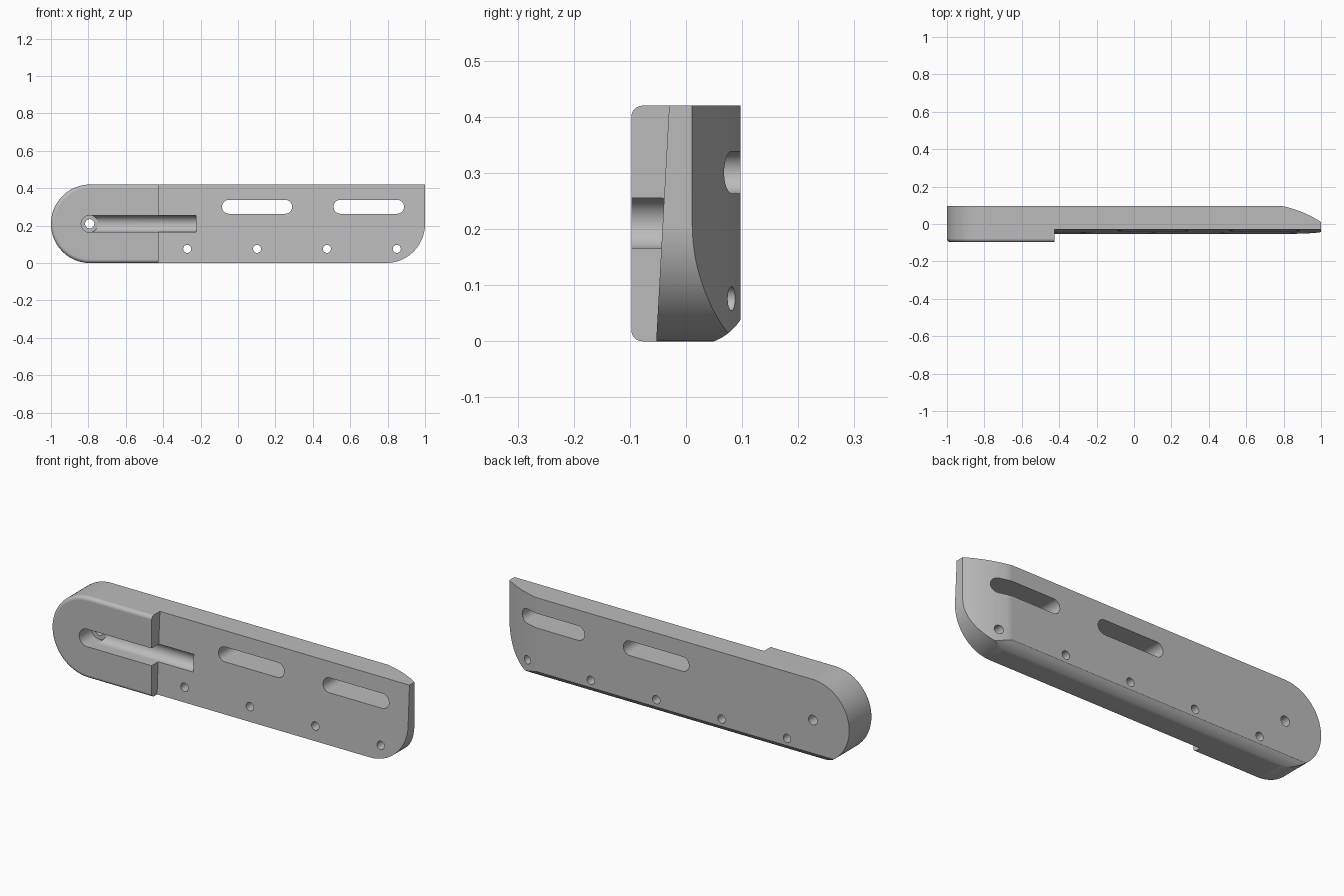
import bpy, bmesh, math

cube = bpy.data.objects.get("Cube")
if cube:
    bpy.data.objects.remove(cube, do_unlink=True)

H = 0.42           # height
R = H / 2          # end radius
Y = 0.0975         # half thickness
MAPS = {           # profile (a, b) and depth d to x, y, z
    "y": lambda a, b, d: (a, d, b),
    "x": lambda a, b, d: (d, a, b),
    "z": lambda a, b, d: (a, b, d),
}

grey = bpy.data.materials.new("grey_plastic")
grey.use_nodes = True
grey.diffuse_color = (0.5, 0.5, 0.5, 1)
grey.node_tree.nodes["Principled BSDF"].inputs["Base Color"].default_value = (0.5, 0.5, 0.5, 1)


def arc(cx, cy, r, start, end, n=16):
    angles = [math.radians(start + (end - start) * i / n) for i in range(n + 1)]
    return [(cx + r * math.cos(t), cy + r * math.sin(t)) for t in angles]


def capsule(x0, x1, z, r):
    return arc(x0, z, r, 90, 270) + arc(x1, z, r, -90, 90)


def bow(p, q, bulge, n=8):
    """Shallow curve from p to q, pushed sideways by bulge."""
    dx, dy = q[0] - p[0], q[1] - p[1]
    length = math.hypot(dx, dy)
    pts = []
    for i in range(n + 1):
        t = i / n
        s = 4 * bulge * t * (1 - t) / length
        pts.append((p[0] + dx * t + dy * s, p[1] + dy * t - dx * s))
    return pts


def prism(name, profile, axis, lo, hi, fillet=0):
    bm = bmesh.new()
    low, high = [[bm.verts.new(MAPS[axis](a, b, d)) for a, b in profile] for d in (lo, hi)]
    face = bm.faces.new(low)
    bm.faces.new(high[::-1])
    n = len(profile)
    for i in range(n):
        j = (i + 1) % n
        bm.faces.new((low[i], high[i], high[j], low[j]))
    bmesh.ops.recalc_face_normals(bm, faces=bm.faces)
    if fillet:
        bmesh.ops.bevel(bm, geom=list(face.edges), offset=fillet, segments=5,
                        profile=0.5, affect='EDGES')
    mesh = bpy.data.meshes.new(name)
    bm.to_mesh(mesh)
    bm.free()
    obj = bpy.data.objects.new(name, mesh)
    bpy.context.collection.objects.link(obj)
    mesh.materials.append(grey)
    return obj


# Main body: round on the left, one rounded lower corner on the right
outline = (arc(1 - R, R, R, -90, 0, 20) + [(1, H)]
           + arc(-1 + R, R, R, 90, 270, 40))
body = prism("handle_body", outline, "y", -Y, Y, fillet=0.02)

cutters = []


def cut(*args):
    obj = prism(*args)
    obj.hide_render = True
    cutters.append(obj)


# Sloping front relief, leaving the thick head on the left
cut("front_relief", [(-0.3, -0.1), (-0.0585, -0.1), (-0.0256, 0.5), (-0.3, 0.5)], "x", -0.425, 1.2)
# Curved taper at the back of the right end
cut("end_taper", bow((0.785, Y), (1, 0.011), -0.011) + [(1.2, -0.07), (1.2, 0.3), (0.785, 0.3)],
    "z", -0.1, 0.6)
# Rounded chamfer along the lower back edge
cut("lower_chamfer", [(0.05, -0.1)] + bow((0.05, 0), (Y, 0.039), 0.005)
    + [(0.2, 0.039), (0.2, -0.1)], "x", -1.2, 1.2)
# Long slots through the blade
for x0, x1 in ((-0.048, 0.252), (0.548, 0.85)):
    cut("long_slot", capsule(x0, x1, 0.301, 0.0375), "y", -0.3, 0.3)
# Row of small holes, the first one blind behind the head
for i in range(5):
    cut("small_hole", arc(-0.645 + 0.3735 * i, 0.076, 0.0215, 0, 345, 23), "y",
        -0.04 if i == 0 else -0.3, 0.3)
# Pivot hole, its round recess and the U-shaped channel
cut("pivot_hole", arc(-0.793, R, 0.025, 0, 345, 23), "y", -0.3, 0.3)
cut("pivot_recess", arc(-0.793, R, 0.0455, 0, 350, 35), "y", -0.3, 0.002)
cut("channel", [(-0.3, R - 0.045)] + arc(-0.043, R, 0.045, -90, 90) + [(-0.3, R + 0.045)],
    "x", -0.793, -0.225)

for c in cutters:
    mod = body.modifiers.new(c.name, 'BOOLEAN')
    mod.operation = 'DIFFERENCE'
    mod.solver = 'EXACT'
    mod.object = c

# Apply the cuts and remove the cutters
graph = bpy.context.evaluated_depsgraph_get()
graph.update()
result = bpy.data.meshes.new_from_object(body.evaluated_get(graph))
body.modifiers.clear()
body.data = result
for c in cutters:
    bpy.data.objects.remove(c, do_unlink=True)

bpy.ops.object.select_all(action='DESELECT')
body.select_set(True)
bpy.context.view_layer.objects.active = body
bpy.ops.object.shade_smooth_by_angle(angle=math.radians(25))
weighted = body.modifiers.new("weighted_normals", 'WEIGHTED_NORMAL')
weighted.keep_sharp = True
